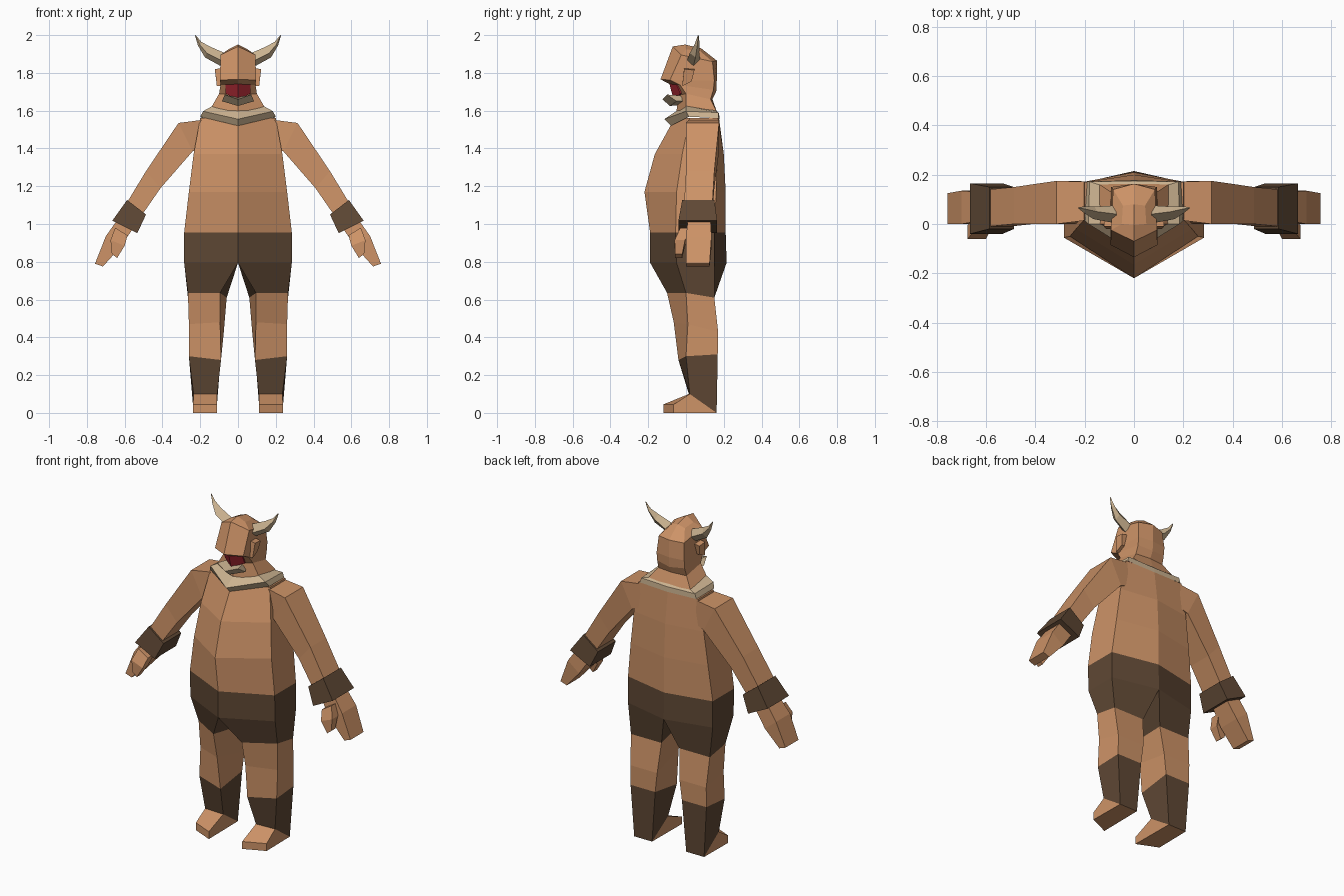
import bpy, bmesh


def material(name, rgb):
    m = bpy.data.materials.new(name)
    m.diffuse_color = (*rgb, 1)
    return m


SKIN = material("tan skin", (0.61, 0.29, 0.135))
HIDE = material("dark brown hide", (0.115, 0.065, 0.035))
BONE = material("cream bone", (0.60, 0.45, 0.28))
RED = material("red mouth", (0.36, 0.02, 0.03))


def loft(name, rings, mats, bands=None, caps=(True, True)):
    """Skin a row of equal rings on the +x side and mirror them. bands = material index per segment."""
    me = bpy.data.meshes.new(name)
    for m in mats:
        me.materials.append(m)
    bm = bmesh.new()
    vs = [[bm.verts.new(p) for p in r] for r in rings]
    n = len(rings[0])

    def face(loop, mi):
        if any(v.co.x > 1e-4 for v in loop):     # leave the mirror plane open
            bm.faces.new(loop).material_index = mi
    for i in range(len(vs) - 1):
        for k in range(n):
            j = (k + 1) % n
            face([vs[i][k], vs[i][j], vs[i + 1][j], vs[i + 1][k]], bands[i] if bands else 0)
    if caps[0]:
        face(vs[0][::-1], bands[0] if bands else 0)
    if caps[1]:
        face(vs[-1], bands[-1] if bands else 0)
    bmesh.ops.remove_doubles(bm, verts=bm.verts, dist=1e-5)
    bmesh.ops.recalc_face_normals(bm, faces=bm.faces)
    bm.to_mesh(me)
    bm.free()
    ob = bpy.data.objects.new(name, me)
    bpy.context.collection.objects.link(ob)
    mod = ob.modifiers.new("mirror", 'MIRROR')
    mod.merge_threshold = 0.001
    return ob


def slab(outer, inner, y0, y1):
    """Four-sided limb ring: outer and inner (x, z) points between two depths."""
    (a, b), (c, d) = outer, inner
    return [(a, y0, b), (a, y1, b), (c, y1, d), (c, y0, d)]


def half(z, w, front, fside, bside, back):
    """Half of a six-sided torso ring."""
    return [(0, front, z), (w, fside, z), (w, bside, z), (0, back, z)]


# Torso, shorts, legs, boots and feet as one skin
loft("body", [
    half(1.56, .20, -.06, .02, .17, .175),
    half(1.37, .235, -.165, -.02, .165, .20),
    half(1.17, .26, -.22, -.05, .16, .21),
    half(.955, .285, -.19, -.055, .15, .21),
    half(.795, .285, -.19, -.05, .15, .215),
    [(.095, -.10, .635), (.265, 0, .635), (.265, .15, .61), (.06, .15, .61)],
    [(.095, -.065, .48), (.26, .01, .47), (.255, .17, .43), (.075, .17, .43)],
    [(.09, -.04, .28), (.26, 0, .30), (.255, .168, .31), (.09, .168, .31)],
    [(.11, .015, .10), (.235, .02, .10), (.235, .162, 0), (.115, .162, 0)],
    [(.112, -.12, .045), (.238, -.065, .045), (.238, -.065, 0), (.112, -.12, 0)],
], [SKIN, HIDE], [0, 0, 0, 1, 1, 0, 0, 1, 0])

# Arms
loft("arm", [
    slab((.15, 1.556), (.20, 1.40), .02, .17),
    slab((.315, 1.535), (.24, 1.385), 0, .175),
    slab((.487, 1.28), (.41, 1.19), 0, .15),
    slab((.59, 1.11), (.50, 1.06), -.01, .14),
], [SKIN])

# Wrist cuffs
loft("wrist_cuff", [
    slab((.587, 1.127), (.487, 1.05), -.02, .15),
    slab((.665, 1.018), (.533, .952), -.04, .165),
], [HIDE])

# Mitten hands and thumbs
loft("hand", [
    slab((.64, 1.02), (.56, .97), .01, .13),
    slab((.70, .935), (.625, .875), 0, .135),
    slab((.757, .79), (.715, .775), 0, .125),
], [SKIN])
loft("thumb", [
    slab((.65, .98), (.585, .94), -.03, .03),
    slab((.675, .915), (.60, .885), -.06, -.005),
    slab((.668, .842), (.64, .82), -.058, -.02),
], [SKIN])

# Neck and head, closing on a ridge along the crown
loft("head", [
    [(0, -.05, 1.59), (.14, 0, 1.62), (.14, .16, 1.60), (0, .165, 1.59)],
    [(0, -.045, 1.68), (.10, 0, 1.69), (.095, .13, 1.66), (0, .14, 1.66)],
    [(0, -.08, 1.737), (.093, -.03, 1.735), (.092, .145, 1.71), (0, .16, 1.70)],
    [(0, -.135, 1.766), (.095, -.085, 1.762), (.093, .15, 1.76), (0, .163, 1.76)],
    [(0, -.07, 1.94), (.093, -.025, 1.895), (.085, .14, 1.86), (0, .163, 1.865)],
    [(0, -.005, 1.95), (.05, .0, 1.925), (.045, .075, 1.915), (0, .08, 1.93)],
], [SKIN], caps=(False, True))

# Open mouth plate
loft("mouth", [
    [(0, -.088, 1.742), (.066, -.052, 1.742), (.066, -.045, 1.742), (0, -.08, 1.742)],
    [(0, -.066, 1.66), (.066, -.03, 1.69), (.066, -.022, 1.69), (0, -.058, 1.66)],
], [RED])

# Jutting lower jaw of bone, raised at the corners
loft("lower_jaw", [
    [(0, -.125, 1.66), (0, -.085, 1.625), (0, -.03, 1.63), (0, -.05, 1.67)],
    [(.07, -.10, 1.685), (.085, -.05, 1.65), (.06, -.01, 1.65), (.05, -.03, 1.68)],
], [BONE])

# Bone collar
loft("collar", [
    [(0, -.04, 1.605), (.135, 0, 1.625), (.13, .155, 1.60), (0, .16, 1.60)],
    [(0, -.115, 1.555), (.185, 0, 1.597), (.18, .172, 1.59), (0, .175, 1.585)],
    [(0, -.08, 1.52), (.20, .015, 1.568), (.19, .172, 1.56), (0, .178, 1.555)],
], [BONE], caps=(False, False))

# Ears
loft("ear", [
    [(.085, -.02, 1.73), (.085, .03, 1.755), (.085, .045, 1.82), (.085, -.01, 1.825)],
    [(.112, -.02, 1.73), (.112, .03, 1.755), (.122, .045, 1.815), (.122, -.01, 1.82)],
], [SKIN])

# Curved four-sided horns
loft("horn", [
    [(.085, .005, 1.865), (.095, .04, 1.838), (.08, .075, 1.87), (.07, .04, 1.905)],
    [(.165, .02, 1.905), (.175, .05, 1.882), (.16, .07, 1.91), (.15, .05, 1.94)],
    [(.203, .045, 1.95), (.212, .06, 1.945), (.203, .072, 1.955), (.195, .06, 1.965)],
    [(.225, .063, 2.0), (.228, .065, 1.998), (.225, .067, 2.0), (.224, .065, 2.0)],
], [BONE])
